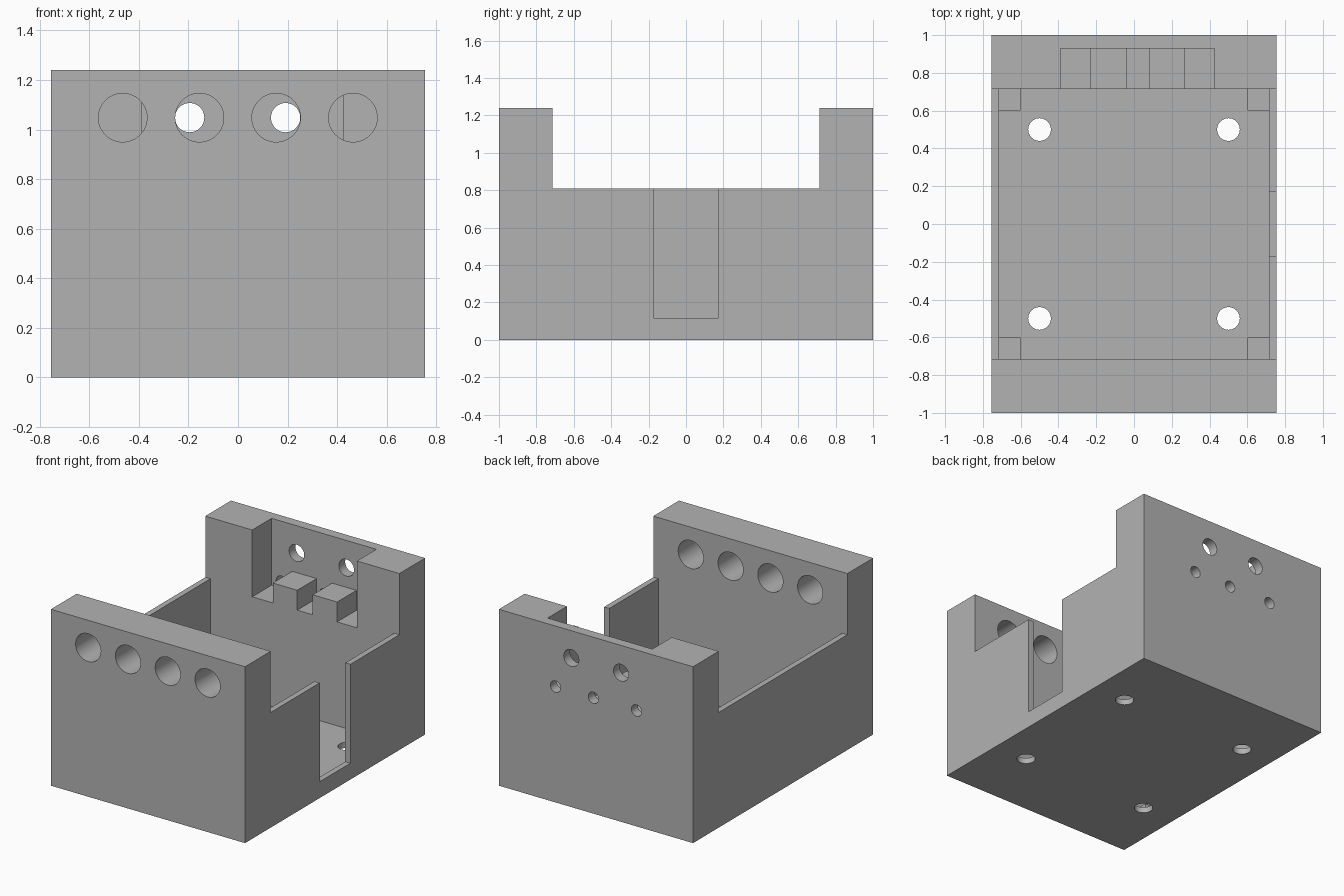
import bpy
import math

if "Cube" in bpy.data.objects:
    bpy.data.objects.remove(bpy.data.objects["Cube"], do_unlink=True)

# Single grey plastic
grey = bpy.data.materials.new("grey plastic")
grey.use_nodes = True
colour = (0.45, 0.45, 0.45, 1)
grey.diffuse_color = colour
grey.node_tree.nodes["Principled BSDF"].inputs["Base Color"].default_value = colour

W, L, H = 0.755, 1.0, 1.24      # half width, half length, height
IN_X, IN_Y = 0.715, 0.715       # half size of the cavity
FLOOR, RIM, SILL = 0.04, 0.81, 0.115
OVER = H + 0.2                  # height that cutters reach to


def box(name, x, y, z):
    """Box from (low, high) ranges on each axis."""
    bpy.ops.mesh.primitive_cube_add(size=1)
    ob = bpy.context.object
    ob.name = name
    ob.location = [(a + b) / 2 for a, b in (x, y, z)]
    ob.scale = [b - a for a, b in (x, y, z)]
    bpy.ops.object.transform_apply(location=True, rotation=True, scale=True)
    ob.data.materials.append(grey)
    return ob


def rod(name, centre, radius, depth, along_y):
    bpy.ops.mesh.primitive_cylinder_add(
        vertices=48, radius=radius, depth=depth, location=centre,
        rotation=(math.pi / 2 if along_y else 0, 0, 0))
    ob = bpy.context.object
    ob.name = name
    ob.data.materials.append(grey)
    return ob


def cut(target, cutter):
    """Subtract the cutter from the target and discard it."""
    mod = target.modifiers.new(cutter.name, 'BOOLEAN')
    mod.operation = 'DIFFERENCE'
    mod.solver = 'EXACT'
    mod.object = cutter
    bpy.context.view_layer.objects.active = target
    bpy.ops.object.modifier_apply(modifier=mod.name)
    bpy.data.objects.remove(cutter, do_unlink=True)


body = box("enclosure_body", (-W, W), (-L, L), (0, H))

# Open middle: lowered side walls, then the deep cavity
cut(body, box("side_lowering", (-1, 1), (-IN_Y, IN_Y), (RIM, OVER)))
cut(body, box("cavity", (-IN_X, IN_X), (-IN_Y, IN_Y), (FLOOR, OVER)))

# Cable slot in the left wall
cut(body, box("cable_slot", (0.65, 0.9), (-0.17, 0.17), (SILL, OVER)))

# Recess in the back wall, with deeper pockets leaving two blocks between
cut(body, box("back_recess", (-0.39, 0.425), (0.6, 0.93), (0.91, OVER)))
for pocket in ((-0.39, -0.23), (-0.04, 0.08), (0.27, 0.425)):
    cut(body, box("recess_pocket", pocket, (0.6, 0.93), (0.77, OVER)))

# Row of four large holes in the front wall
for i in range(4):
    x = -0.465 + 0.3095 * i
    cut(body, rod("front_hole", (x, -0.85, 1.048), 0.098, 0.5, True))

# Holes in the thin back panel: two medium, three small
for x in (-0.195, 0.192):
    cut(body, rod("back_hole", (x, 0.97, 1.048), 0.059, 0.2, True))
for x in (-0.315, 0.02, 0.315):
    cut(body, rod("small_back_hole", (x, 0.97, 0.814), 0.04, 0.2, True))

# Screw holes through the floor
for sx in (-1, 1):
    for sy in (-1, 1):
        cut(body, rod("floor_hole", (sx * 0.5, sy * 0.5, 0), 0.06, 0.3, False))

bpy.ops.object.select_all(action='DESELECT')
body.select_set(True)
bpy.context.view_layer.objects.active = body
bpy.ops.object.shade_smooth_by_angle(angle=math.radians(30))

# Low corner rests for the board
for sx, side in ((-1, "right"), (1, "left")):
    for sy, end in ((-1, "front"), (1, "back")):
        box(f"corner_rest_{end}_{side}", sorted((sx * 0.6, sx * IN_X)),
            sorted((sy * 0.6, sy * IN_Y)), (FLOOR, SILL))
